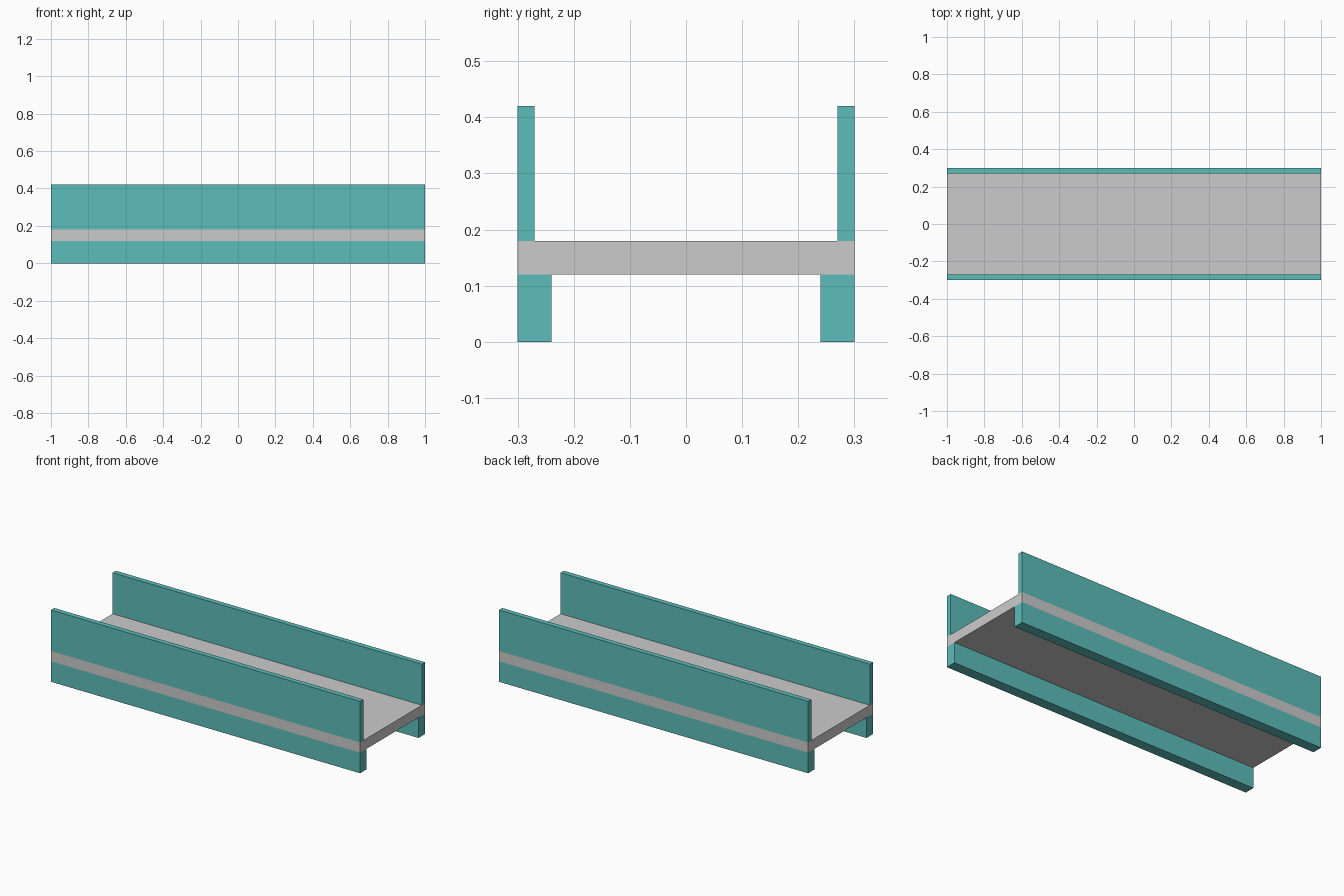
import bpy

if "Cube" in bpy.data.objects:
    bpy.data.objects.remove(bpy.data.objects["Cube"])

LENGTH = 2.0
HALF_WIDTH = 0.3

teal = bpy.data.materials.new("teal")
teal.diffuse_color = (0.11, 0.51, 0.49, 1)
teal.use_nodes = True
teal.node_tree.nodes["Principled BSDF"].inputs["Base Color"].default_value = teal.diffuse_color


def box(name, y0, y1, z0, z1, material=None):
    """Full-length box spanning the given y and z ranges."""
    bpy.ops.mesh.primitive_cube_add(size=1, location=(0, (y0 + y1) / 2, (z0 + z1) / 2))
    obj = bpy.context.object
    obj.name = name
    obj.scale = (LENGTH, y1 - y0, z1 - z0)
    bpy.ops.object.transform_apply(location=True, rotation=False, scale=True)
    if material:
        obj.data.materials.append(material)
    return obj


# Flat deck
box("deck", -HALF_WIDTH, HALF_WIDTH, 0.12, 0.18)

# Side walls above the deck and support rails below it
for side, s in (("front", -1), ("back", 1)):
    for part, thick, z0, z1 in (("side_wall", 0.03, 0.18, 0.42),
                                ("support_rail", 0.06, 0.0, 0.12)):
        y0, y1 = sorted((s * (HALF_WIDTH - thick), s * HALF_WIDTH))
        box(f"{side}_{part}", y0, y1, z0, z1, teal)
